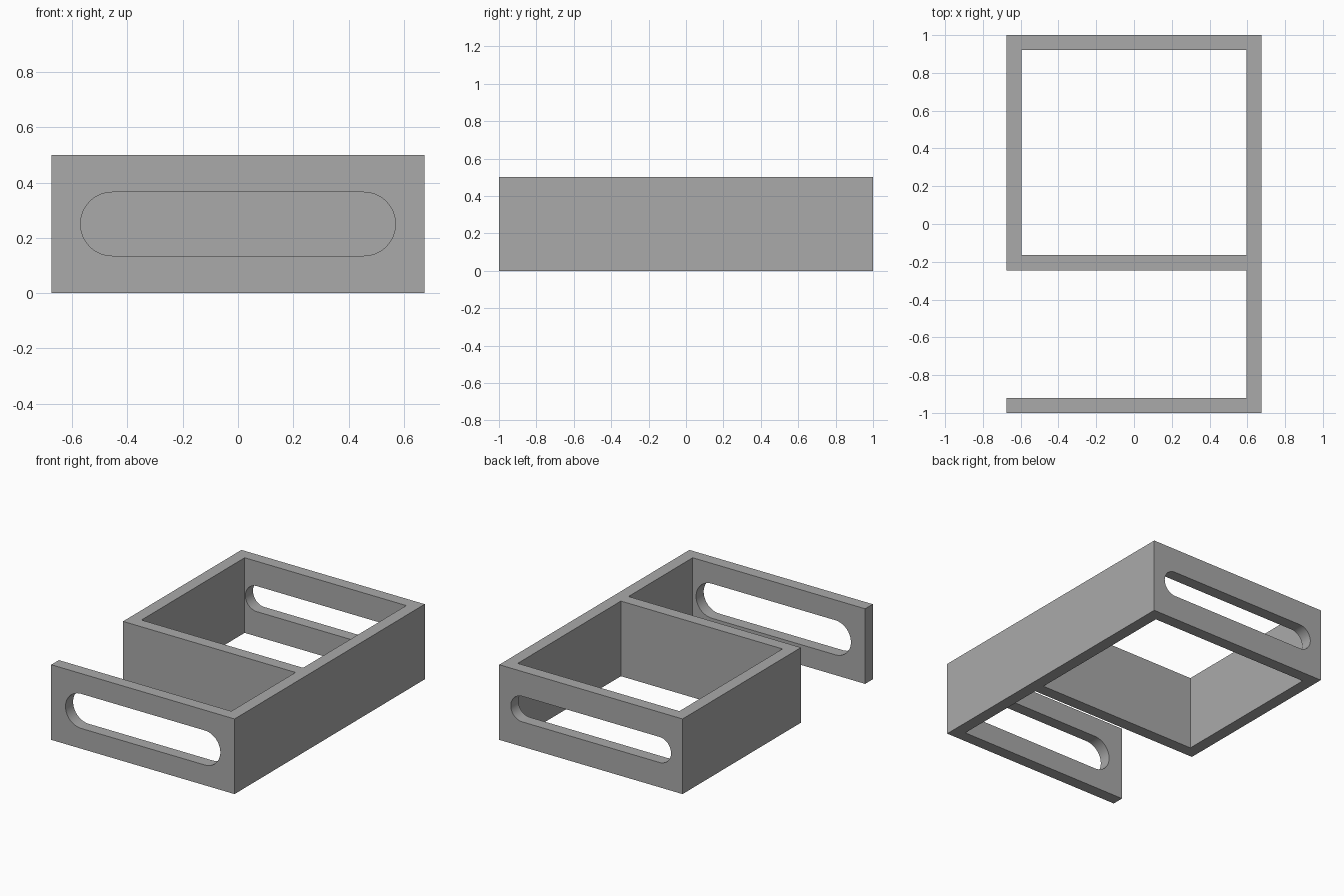
import bpy
import bmesh
from math import radians

if "Cube" in bpy.data.objects:
    bpy.data.objects.remove(bpy.data.objects["Cube"], do_unlink=True)

HALF_W, HALF_L, HEIGHT, WALL = 0.675, 1.0, 0.5, 0.08
MID = -0.245            # front face of the middle panel
IN_X, IN_Y = HALF_W - WALL, HALF_L - WALL

grey = bpy.data.materials.new("plain grey")
grey.use_nodes = True
colour = (0.4, 0.4, 0.4, 1)
grey.diffuse_color = colour
grey.node_tree.nodes["Principled BSDF"].inputs["Base Color"].default_value = colour


def link(name, data):
    obj = bpy.data.objects.new(name, data)
    bpy.context.collection.objects.link(obj)
    return obj


def activate(obj):
    bpy.ops.object.select_all(action='DESELECT')
    obj.select_set(True)
    bpy.context.view_layer.objects.active = obj


# Plan of the walls: outer outline with the open front bay, and the closed bay
outline = [(-HALF_W, -HALF_L), (HALF_W, -HALF_L), (HALF_W, HALF_L), (-HALF_W, HALF_L),
           (-HALF_W, MID), (IN_X, MID), (IN_X, -IN_Y), (-HALF_W, -IN_Y)]
bay = [(-IN_X, MID + WALL), (IN_X, MID + WALL), (IN_X, IN_Y), (-IN_X, IN_Y)]
plan = bpy.data.curves.new("frame_plan", 'CURVE')
plan.dimensions = '2D'
plan.fill_mode = 'BOTH'
plan.extrude = HEIGHT / 2
for loop in (outline, bay):
    spline = plan.splines.new('POLY')
    spline.points.add(len(loop) - 1)
    for point, (x, y) in zip(spline.points, loop):
        point.co = (x, y, 0, 1)
    spline.use_cyclic_u = True
frame = link("slotted_frame", plan)
activate(frame)
bpy.ops.object.convert(target='MESH')
frame = bpy.context.view_layer.objects.active

# Weld into one closed solid standing on the floor
bm = bmesh.new()
bm.from_mesh(frame.data)
bmesh.ops.remove_doubles(bm, verts=bm.verts, dist=1e-4)
bmesh.ops.translate(bm, verts=bm.verts, vec=(0, 0, HEIGHT / 2))
bmesh.ops.dissolve_limit(bm, angle_limit=radians(1), verts=bm.verts, edges=bm.edges)
bmesh.ops.recalc_face_normals(bm, faces=bm.faces)
bm.to_mesh(frame.data)
bm.free()
frame.data.materials.clear()
frame.data.materials.append(grey)


def slot_cutter(name, y, half_length, radius):
    """Rounded slot through the panel whose middle lies at y."""
    bm = bmesh.new()
    bmesh.ops.create_cone(bm, cap_ends=True, segments=64, radius1=radius,
                          radius2=radius, depth=WALL * 2)
    # Split the cylinder lengthwise and stretch it into a stadium
    bmesh.ops.bisect_plane(bm, geom=bm.verts[:] + bm.edges[:] + bm.faces[:],
                           plane_co=(0.0, 0, 0), plane_no=(1, 0, 0), clear_inner=True)
    rim = [e for e in bm.edges if e.is_boundary]
    ext = bmesh.ops.extrude_edge_only(bm, edges=rim)["geom"]
    seam = [v for v in ext if isinstance(v, bmesh.types.BMVert)]
    for v in bm.verts:
        v.co.x += half_length - radius
    for v in seam:
        v.co.x = 0
    bmesh.ops.mirror(bm, geom=bm.verts[:] + bm.edges[:] + bm.faces[:],
                     axis='X', merge_dist=1e-4)
    bmesh.ops.remove_doubles(bm, verts=bm.verts, dist=1e-4)
    for v in bm.verts:
        v.co = (v.co.x, v.co.z + y, v.co.y + HEIGHT / 2)
    bmesh.ops.recalc_face_normals(bm, faces=bm.faces)
    mesh = bpy.data.meshes.new(name)
    bm.to_mesh(mesh)
    bm.free()
    mesh.materials.append(grey)
    cutter = link(name, mesh)
    cutter.hide_render = True
    return cutter


# Long slots in the front, middle and back panels
slots = [("front_slot", -HALF_L + WALL / 2, 0.57, 0.115),
         ("middle_slot", MID + WALL / 2, 0.57, 0.115),
         ("back_slot", HALF_L - WALL / 2, 0.59, 0.085)]
for slot in slots:
    cutter = slot_cutter(*slot)
    cut = frame.modifiers.new(slot[0], 'BOOLEAN')
    cut.operation = 'DIFFERENCE'
    cut.solver = 'EXACT'
    cut.object = cutter
    activate(frame)
    bpy.ops.object.modifier_apply(modifier=cut.name)
    bpy.data.objects.remove(cutter, do_unlink=True)

activate(frame)
bpy.ops.object.shade_smooth_by_angle(angle=radians(30))
